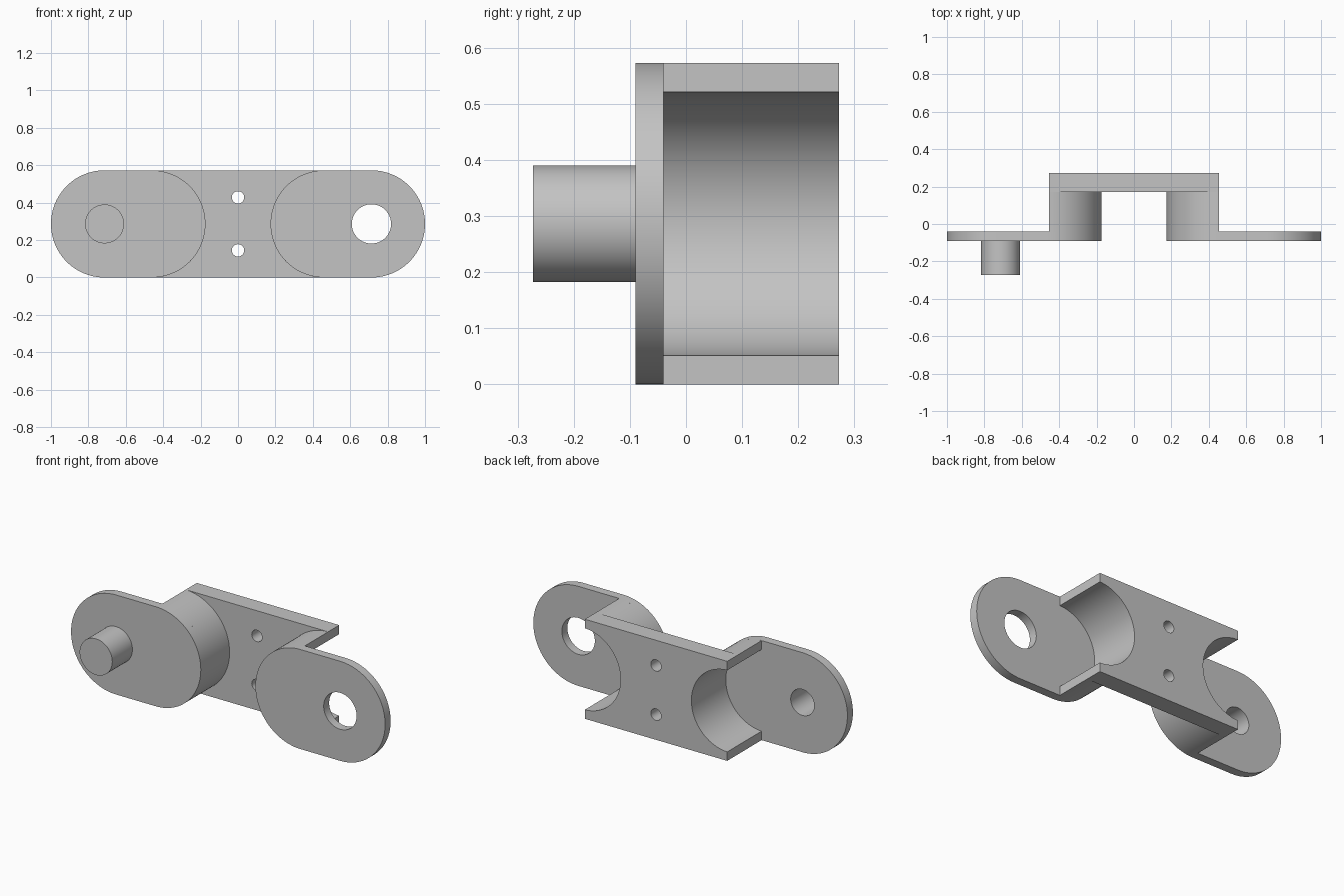
import bpy, bmesh, math
from mathutils import Matrix

if "Cube" in bpy.data.objects:
    bpy.data.objects.remove(bpy.data.objects["Cube"])

R = 0.2865          # outer radius, half the height
RI = 0.235          # inner radius of the curved walls
END = 1 - R         # centre of the outer round ends
MID = 0.4605        # centre of the curved walls
CUT = 0.4535        # where the walls and bridge stop
FRONT, STEP, INNER, BACK = -0.09, -0.04, 0.172, 0.273
HOLE, PIN, BORE = 0.105, 0.104, 0.075

grey = bpy.data.materials.new("plain grey")
grey.use_nodes = True
colour = (0.55, 0.55, 0.55, 1)
grey.diffuse_color = colour
grey.node_tree.nodes["Principled BSDF"].inputs["Base Color"].default_value = colour


def arc(cx, cz, r, start, end, n=48):
    return [(cx + r * math.cos(start + (end - start) * i / n),
             cz + r * math.sin(start + (end - start) * i / n)) for i in range(n + 1)]


def circle(cx, cz, r, n=64):
    return arc(cx, cz, r, 0, math.tau, n)[:-1]


def extrude(name, outlines, y0, y1):
    """Fill front-view outlines (inner loops become holes) and give them depth."""
    curve = bpy.data.curves.new(name, 'CURVE')
    curve.dimensions = '2D'
    curve.fill_mode = 'BOTH'
    curve.extrude = (y1 - y0) / 2
    for pts in outlines:
        spline = curve.splines.new('POLY')
        spline.points.add(len(pts) - 1)
        for p, (x, z) in zip(spline.points, pts):
            p.co = (x, z, 0, 1)
        spline.use_cyclic_u = True
    temp = bpy.data.objects.new(name + "_profile", curve)
    bpy.context.collection.objects.link(temp)
    mesh = bpy.data.meshes.new_from_object(
        temp.evaluated_get(bpy.context.evaluated_depsgraph_get()))
    bpy.data.objects.remove(temp)
    mesh.transform(Matrix.Translation((0, (y0 + y1) / 2, 0)) @ Matrix.Rotation(math.pi / 2, 4, 'X'))
    bm = bmesh.new()
    bm.from_mesh(mesh)
    bmesh.ops.remove_doubles(bm, verts=bm.verts, dist=1e-5)
    bmesh.ops.recalc_face_normals(bm, faces=bm.faces)
    bm.to_mesh(mesh)
    bm.free()
    mesh.materials.clear()
    mesh.materials.append(grey)
    obj = bpy.data.objects.new(name, mesh)
    bpy.context.collection.objects.link(obj)
    bpy.ops.object.select_all(action='DESELECT')
    obj.select_set(True)
    bpy.context.view_layer.objects.active = obj
    bpy.ops.object.shade_smooth_by_angle(angle=math.radians(30))
    return obj


def mirror(pts, side):
    return [(x * side, z) for x, z in pts]


half = math.pi / 2
lean_in = math.acos((MID - CUT) / RI)      # arc angles at the cut line
lean_out = math.acos((MID - CUT) / R)
inner_arc = arc(MID, R, RI, math.pi - lean_in, math.pi + lean_in)
outer_arc = arc(MID, R, R, math.pi + lean_out, math.pi - lean_out)

# End plates and curved walls, one pair per side
for label, side, hole in (("left", 1, HOLE), ("right", -1, BORE)):
    plate = arc(END, R, R, -half, half) + arc(MID, R, R, half, 3 * half)
    extrude(label + "_end_plate",
            [mirror(plate, side), circle(END * side, R, hole)], FRONT, STEP)
    extrude(label + "_curved_wall", [mirror(inner_arc + outer_arc, side)], STEP, INNER)

# Back bridge with scooped ends and two screw holes
right_edge = [(CUT, 2 * R)] + inner_arc + [(CUT, 0)]
left_edge = mirror(reversed(right_edge), -1)
extrude("bridge", [right_edge + left_edge,
                   circle(0, 0.145, 0.033, 32), circle(0, 0.428, 0.033, 32)], INNER, BACK)

# Hollow pin with a closed front
extrude("pin_tube", [circle(-END, R, PIN), circle(-END, R, BORE)], -0.23, FRONT)
extrude("pin_cap", [circle(-END, R, PIN)], -BACK, -0.23)
